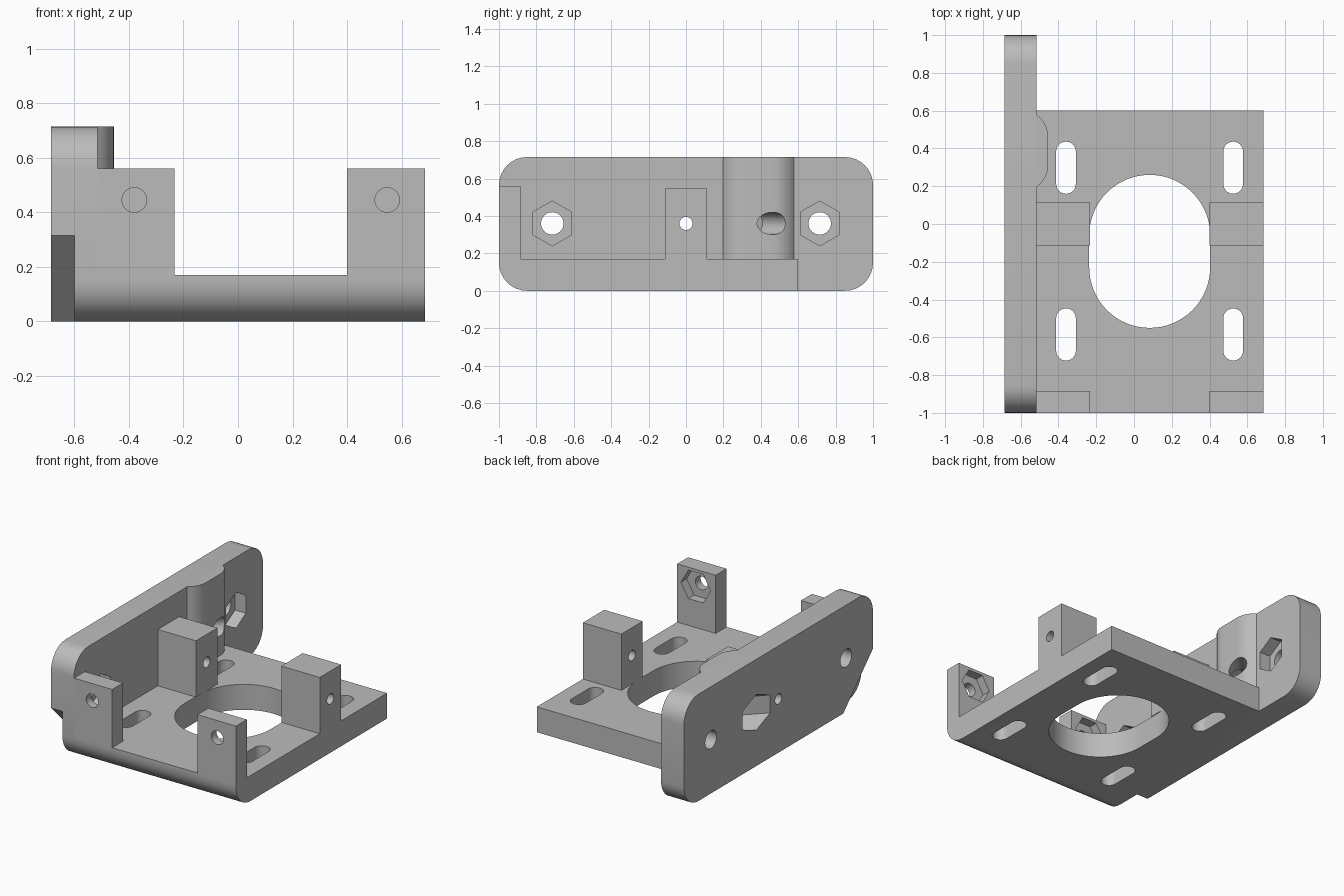
import bpy, bmesh, math
from mathutils import Matrix, Vector

cube = bpy.data.objects.get("Cube")
if cube:
    bpy.data.objects.remove(cube, do_unlink=True)

grey = bpy.data.materials.new("plain_grey")
grey.use_nodes = True
colour = (0.5, 0.5, 0.5, 1)
grey.diffuse_color = colour
grey.node_tree.nodes["Principled BSDF"].inputs["Base Color"].default_value = colour


def ngon(a, b, r, sides=40, start=0.0):
    return [(a + r * math.cos(start + math.tau * i / sides),
             b + r * math.sin(start + math.tau * i / sides)) for i in range(sides)]


def rounded(a0, a1, b0, b1, radii, steps=8):
    """Rectangle with one radius per corner, counterclockwise from low-low."""
    corners = [(a0, b0, 1, 1), (a1, b0, -1, 1), (a1, b1, -1, -1), (a0, b1, 1, -1)]
    pts = []
    for i, (a, b, sa, sb) in enumerate(corners):
        r = radii[i]
        if r == 0:
            pts.append((a, b))
            continue
        for k in range(steps + 1):
            t = math.pi + math.pi / 2 * (i + k / steps)
            pts.append((a + sa * r + r * math.cos(t), b + sb * r + r * math.sin(t)))
    return pts


def prism(name, pts, axis, lo, hi, matrix=None):
    """Extrude a flat outline along the given axis."""
    place = {"x": lambda a, b, h: (h, a, b),
             "y": lambda a, b, h: (a, h, b),
             "z": lambda a, b, h: (a, b, h)}[axis]
    bm = bmesh.new()
    low = [bm.verts.new(place(a, b, lo)) for a, b in pts]
    high = [bm.verts.new(place(a, b, hi)) for a, b in pts]
    bm.faces.new(low)
    bm.faces.new(high)
    for i in range(len(pts)):
        j = (i + 1) % len(pts)
        bm.faces.new((low[i], low[j], high[j], high[i]))
    bmesh.ops.recalc_face_normals(bm, faces=bm.faces)
    if matrix:
        bm.transform(matrix)
    mesh = bpy.data.meshes.new(name)
    bm.to_mesh(mesh)
    bm.free()
    mesh.materials.append(grey)
    ob = bpy.data.objects.new(name, mesh)
    bpy.context.collection.objects.link(ob)
    return ob


def cut(ob, cutters):
    """Subtract each cutter, then shade smooth with sharp edges."""
    bpy.ops.object.select_all(action="DESELECT")
    bpy.context.view_layer.objects.active = ob
    ob.select_set(True)
    for c in cutters:
        c.hide_render = True
        mod = ob.modifiers.new("cut", "BOOLEAN")
        mod.operation = "DIFFERENCE"
        mod.solver = "EXACT"
        mod.object = c
        bpy.ops.object.modifier_apply(modifier=mod.name)
    bpy.ops.object.shade_smooth_by_angle(angle=math.radians(32))


OUT, IN, STEP, RIGHT = -0.685, -0.515, -0.60, 0.685
FLOOR, TOP, MID = 0.17, 0.715, 0.36
R = 0.15
HEX = 0.12
used = []


def cutter(*args):
    ob = prism("cutter", *args)
    used.append(ob)
    return ob


# base plate with rounded front lower edge, centre opening and four slots
base = prism("base_plate", rounded(-1, 0.6, 0, FLOOR, (R, 0, 0, 0)), "x", IN, RIGHT)
holes = [cutter(rounded(-0.237, 0.403, -0.55, 0.26, [0.3199] * 4, 16), "z", -1, 1)]
for x in (-0.36, 0.525):
    for y in (-0.585, 0.298):
        holes.append(cutter(rounded(x - 0.052, x + 0.052, y - 0.138, y + 0.138,
                                    [0.0519] * 4), "z", -1, 1))
cut(base, holes)

# long cross hole through wall and blocks, and slanted nut pocket with its hole
cross_hole = cutter(ngon(0, MID, 0.035), "x", -1, 1)
slant = Matrix.Translation(Vector((OUT, 0.235, MID))) @ Matrix.Rotation(math.pi / 4, 4, "Z")
slant_hole = cutter(ngon(0, 0, 0.06), "x", -0.3, 0.7, slant)
slant_nut = cutter(ngon(0, 0, HEX, 6, math.pi / 2), "x", -0.3, 0.184, slant)

# side wall: rounded corners, outer chamfer, bolt holes with nut pockets
wall = prism("side_wall", rounded(-1, 1, 0, TOP, [R] * 4), "x", OUT, IN)
holes = [cross_hole, slant_hole, slant_nut,
         cutter([(-1.1, 0.415), (-1.1, -0.1), (-0.585, -0.1)], "x", -0.8, STEP)]
for y in (-0.715, 0.715):
    holes.append(cutter(ngon(y, MID, 0.06), "x", -1, 0))
    holes.append(cutter(ngon(y, MID, HEX, 6, math.pi / 2), "x", -0.595, -0.4))
cut(wall, holes)

# vertical boss on the inside of the wall
end = math.asin(0.115 / 0.14)
outline = []
for side in (-1, 1):
    for k in range(9):
        t = end * (k / 8 if side > 0 else 1 - k / 8)
        outline.append((-0.595 + 0.14 * math.cos(t),
                        0.387 + side * (0.075 + 0.14 * math.sin(t))))
outline = [(IN, outline[0][1])] + outline[1:-1] + [(IN, outline[-1][1])]
boss = prism("wall_boss", outline, "z", FLOOR, TOP)
cut(boss, [slant_hole, slant_nut])

# front tabs with bolt holes and nut pockets, and the blocks behind them
for side, x0, x1, hole_x in (("right", IN, -0.232, -0.38), ("left", 0.4, RIGHT, 0.547)):
    tab = prism(side + "_front_tab", rounded(x0, x1, -1, -0.885, [0] * 4), "z", FLOOR, 0.56)
    cut(tab, [cutter(ngon(hole_x, 0.445, 0.045), "y", -1.2, -0.6),
              cutter(ngon(hole_x, 0.445, 0.11, 6), "y", -0.945, -0.7)])
    block = prism(side + "_block", rounded(x0, x1, -0.113, 0.113, [0] * 4), "z", FLOOR, 0.547)
    cut(block, [cross_hole])

for ob in used:
    bpy.data.objects.remove(ob, do_unlink=True)
